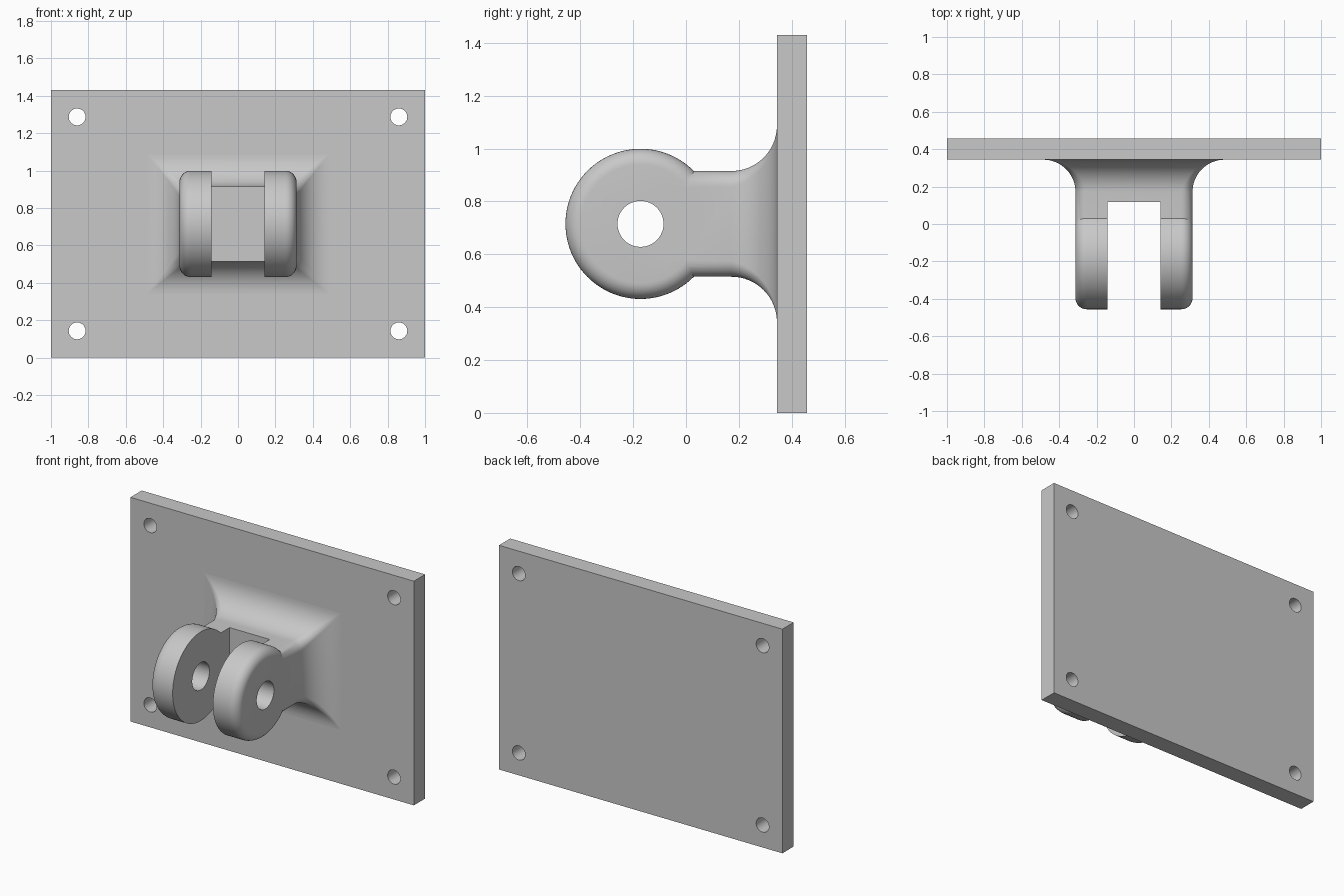
import bpy, bmesh, math
from mathutils import Matrix

cube = bpy.data.objects.get("Cube")
if cube:
    bpy.data.objects.remove(cube, do_unlink=True)

MID_Z = 0.715                        # height of the pin axis
PLATE_FRONT, PLATE_BACK = 0.344, 0.457
PIN_Y, BARREL_R, HALF_W = -0.172, 0.284, 0.313
NECK_H, FLARE, EDGE_R = 0.2, 0.172, 0.06

grey = bpy.data.materials.new("light grey")
grey.use_nodes = True
grey.diffuse_color = (0.58, 0.58, 0.58, 1)
grey.node_tree.nodes["Principled BSDF"].inputs["Base Color"].default_value = (0.58, 0.58, 0.58, 1)


def make(name, bm):
    bmesh.ops.recalc_face_normals(bm, faces=bm.faces)
    mesh = bpy.data.meshes.new(name)
    bm.to_mesh(mesh)
    bm.free()
    mesh.materials.append(grey)
    ob = bpy.data.objects.new(name, mesh)
    bpy.context.collection.objects.link(ob)
    return ob


def box(name, size, centre):
    bm = bmesh.new()
    bmesh.ops.create_cube(bm, size=1, matrix=Matrix.Translation(centre) @ Matrix.Diagonal((*size, 1)))
    return make(name, bm)


def rod(name, radius, length, centre, axis):
    bm = bmesh.new()
    turn = Matrix.Rotation(math.pi / 2, 4, axis)
    bmesh.ops.create_cone(bm, cap_ends=True, segments=48, radius1=radius, radius2=radius,
                          depth=length, matrix=Matrix.Translation(centre) @ turn)
    return make(name, bm)


def loft(name, rings):
    """Skin a list of equal point rings and cap both ends."""
    bm = bmesh.new()
    rows = [[bm.verts.new(p) for p in ring] for ring in rings]
    n = len(rows[0])
    for a, b in zip(rows, rows[1:]):
        for i in range(n):
            j = (i + 1) % n
            bm.faces.new((a[i], a[j], b[j], b[i]))
    bm.faces.new(rows[0])
    bm.faces.new(rows[-1])
    return make(name, bm)


def combine(target, tool, operation):
    mod = target.modifiers.new("combine", "BOOLEAN")
    mod.operation, mod.solver, mod.object = operation, "EXACT", tool
    bpy.context.view_layer.objects.active = target
    bpy.ops.object.modifier_apply(modifier=mod.name)
    bpy.data.objects.remove(tool, do_unlink=True)


def smooth(ob):
    bpy.ops.object.select_all(action="DESELECT")
    ob.select_set(True)
    bpy.context.view_layer.objects.active = ob
    bpy.ops.object.shade_smooth_by_angle(angle=math.radians(30))


def rounded_rect(y, hx, hz, r, steps=8):
    ring = []
    for k, (sx, sz) in enumerate(((1, 1), (-1, 1), (-1, -1), (1, -1))):
        for i in range(steps + 1):
            a = math.pi / 2 * (k + i / steps)
            ring.append((sx * (hx - r) + r * math.cos(a), y,
                         MID_Z + sz * (hz - r) + r * math.sin(a)))
    return ring


def circle(x, r, n=96):
    return [(x, PIN_Y + r * math.cos(2 * math.pi * i / n),
             MID_Z + r * math.sin(2 * math.pi * i / n)) for i in range(n)]


# Mounting plate with four screw holes
plate = box("mounting_plate", (2, PLATE_BACK - PLATE_FRONT, 2 * MID_Z),
            (0, (PLATE_FRONT + PLATE_BACK) / 2, MID_Z))
for sx in (-1, 1):
    for sz in (-1, 1):
        combine(plate, rod("screw_hole", 0.045, 0.5, (sx * 0.86, 0.4, MID_Z + sz * 0.572), "X"),
                "DIFFERENCE")
smooth(plate)

# Neck that flares into the plate, its rounded edges sharpening as it widens
rings = [rounded_rect(-0.06, HALF_W, NECK_H, EDGE_R)]
for i in range(17):
    a = math.pi / 2 * i / 16
    grow = FLARE * (1 - math.cos(a))
    y = PLATE_FRONT - FLARE * (1 - math.sin(a))
    rings.append(rounded_rect(y, HALF_W + grow, NECK_H + grow, EDGE_R * (1 - 0.95 * i / 16)))
clevis = loft("clevis", rings)

# Barrel with rounded outer rims
arc = [math.pi / 2 * i / 8 for i in range(9)]
rim = [(HALF_W - EDGE_R * (1 - math.cos(a)), BARREL_R - EDGE_R * (1 - math.sin(a))) for a in arc]
barrel = loft("barrel", [circle(-x, r) for x, r in rim] + [circle(x, r) for x, r in reversed(rim)])
combine(clevis, barrel, "UNION")

# Slot between the two ears, and the pin hole through them
combine(clevis, box("slot", (0.284, 0.8, 0.9), (0, 0.118 - 0.4, MID_Z)), "DIFFERENCE")
combine(clevis, rod("pin_hole", 0.087, 1, (0, PIN_Y, MID_Z), "Y"), "DIFFERENCE")
smooth(clevis)
